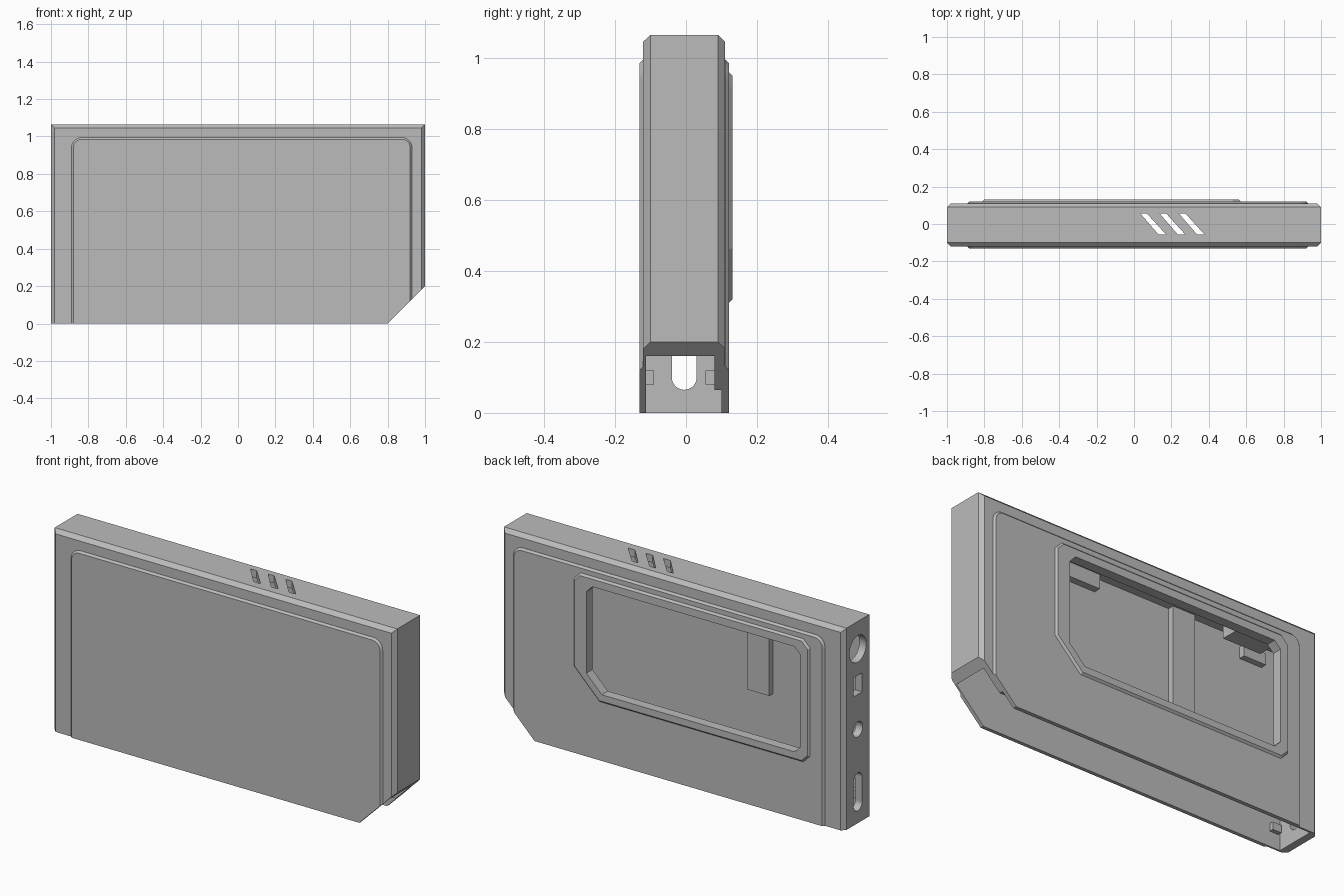
import bpy, bmesh, math
from mathutils import Vector

if "Cube" in bpy.data.objects:
    bpy.data.objects.remove(bpy.data.objects["Cube"])

GREY = (0.5, 0.5, 0.5, 1)
grey = bpy.data.materials.new("plain_grey")
grey.use_nodes = True
grey.diffuse_color = GREY
grey.node_tree.nodes["Principled BSDF"].inputs["Base Color"].default_value = GREY


def outline(u0, u1, v0, v1, radii=(0, 0, 0, 0), segs=1):
    """Rectangle with cut or rounded corners: low-right, top-right, top-left, low-left."""
    points = []
    corners = ((u1, v0, -1, 1), (u1, v1, -1, -1), (u0, v1, 1, -1), (u0, v0, 1, 1))
    for i, (u, v, su, sv) in enumerate(corners):
        r = radii[i]
        for k in range(segs + 1 if r else 1):
            a = math.radians(90 * (i - 1 + k / segs))
            p = Vector((u + su * r, v + sv * r)) + r * Vector((math.cos(a), math.sin(a)))
            if not r:
                p = Vector((u, v))
            if all((p - q).length > 1e-5 for q in points):
                points.append(p)
    return points


def inset(points, d):
    """Move every edge of a counter-clockwise outline inwards by d."""
    result = []
    for i, p in enumerate(points):
        a = (p - points[i - 1]).normalized()
        b = (points[(i + 1) % len(points)] - p).normalized()
        na, nb = Vector((-a.y, a.x)), Vector((-b.y, b.x))
        result.append(p + (na + nb) * (d / (1 + na.dot(nb))))
    return result


def prism(name, points, sections, axes="xzy"):
    """Loft an outline through (position, inset) sections; axes name u, v and depth."""
    bm = bmesh.new()
    rings = []
    for w, d in sections:
        ring = []
        for p in inset(points, d):
            co = dict(zip(axes, (p.x, p.y, w)))
            ring.append(bm.verts.new((co["x"], co["y"], co["z"])))
        rings.append(ring)
    n = len(points)
    bm.faces.new(rings[0])
    bm.faces.new(rings[-1])
    for r, s in zip(rings, rings[1:]):
        for i in range(n):
            j = (i + 1) % n
            bm.faces.new((r[i], r[j], s[j], s[i]))
    bmesh.ops.recalc_face_normals(bm, faces=bm.faces)
    mesh = bpy.data.meshes.new(name)
    bm.to_mesh(mesh)
    bm.free()
    mesh.materials.append(grey)
    ob = bpy.data.objects.new(name, mesh)
    bpy.context.scene.collection.objects.link(ob)
    return ob


def box(name, x, y, z):
    return prism(name, outline(*x, *z), [(y[0], 0), (y[1], 0)])


def combine(target, tool, operation):
    """Apply a boolean and discard the tool."""
    mod = target.modifiers.new("boolean", 'BOOLEAN')
    mod.operation, mod.object, mod.solver = operation, tool, 'EXACT'
    graph = bpy.context.evaluated_depsgraph_get()
    mesh = bpy.data.meshes.new_from_object(target.evaluated_get(graph))
    target.modifiers.clear()
    target.data = mesh
    bpy.data.objects.remove(tool)


# Shell with chamfered long edges
case = prism("case_shell", outline(-1, 1, -0.1, 1.065),
             [(-0.121, 0.02), (-0.1, 0), (0.09, 0), (0.11, 0.02)])

# Raised panels on both faces, and the window frame on the back
panel = outline(-0.89, 0.93, -0.1, 0.995, (0, 0.055, 0.055, 0), 8)
combine(case, prism("front_panel", panel, [(-0.131, 0.01), (-0.121, 0), (-0.117, 0)]), 'UNION')
combine(case, prism("back_panel", panel, [(0.1, 0), (0.111, 0), (0.121, 0.01)]), 'UNION')
frame = outline(-0.81, 0.57, 0.31, 0.96, (0.15, 0.04, 0.04, 0.04))
combine(case, prism("window_frame", frame, [(0.1, 0), (0.121, 0), (0.131, 0.01)]), 'UNION')

# Trim the base flat and slice off the lower left corner
combine(case, box("base_cut", (-2, 2), (-1, 1), (-1, 0)), 'DIFFERENCE')
corner = [Vector(p) for p in ((0.6, -0.2), (1.2, -0.2), (1.2, 0.4))]
combine(case, prism("corner_cut", corner, [(-1, 0), (1, 0)]), 'DIFFERENCE')

# Hollow inside, open below, with a rebate along the back wall
combine(case, box("cavity", (-0.96, 0.96), (-0.112, 0.08), (-0.5, 1.025)), 'DIFFERENCE')
combine(case, box("rebate", (-0.96, 0.96), (0.05, 0.1), (-0.5, 0.065)), 'DIFFERENCE')

# Window opening
window = outline(-0.76, 0.49, 0.355, 0.91, (0.09, 0.035, 0.035, 0.035))
combine(case, prism("window_cut", window, [(0.03, 0), (0.3, 0)]), 'DIFFERENCE')

# Ports in the right end: centre height, half width, half height, corner radius
MID = -0.005
for z, w, h, r in ((0.92, 0.07, 0.07, 0.07), (0.73, 0.035, 0.05, 0),
                   (0.495, 0.04, 0.04, 0.04), (0.165, 0.035, 0.1, 0.035)):
    port = outline(MID - w, MID + w, z - h, z + h, (r,) * 4, 8)
    combine(case, prism("port_cut", port, [(-1.2, 0), (-0.9, 0)], "yzx"), 'DIFFERENCE')

# Slanted vents in the top
for i in range(3):
    x = 0.035 + 0.103 * i
    vent = [Vector(p) for p in ((x, 0.055), (x + 0.095, -0.055),
                                (x + 0.135, -0.055), (x + 0.035, 0.055))]
    combine(case, prism("vent_cut", vent, [(0.98, 0), (1.2, 0)], "xyz"), 'DIFFERENCE')

# Inner rib, bosses and clips
box("inner_rib", (-0.43, -0.3), (-0.114, -0.08), (0.49, 1.03))
box("vent_boss", (0.14, 0.34), (-0.114, -0.075), (0.95, 1.03))
box("port_boss", (-0.8, -0.58), (-0.06, 0.03), (0.95, 1.03))
box("port_clip", (-0.85, -0.72), (-0.114, -0.08), (0.92, 0.98))
box("front_clip", (-0.95, -0.9), (-0.114, -0.09), (0.08, 0.12))
box("back_clip", (-0.95, -0.9), (0.055, 0.082), (0.08, 0.12))
